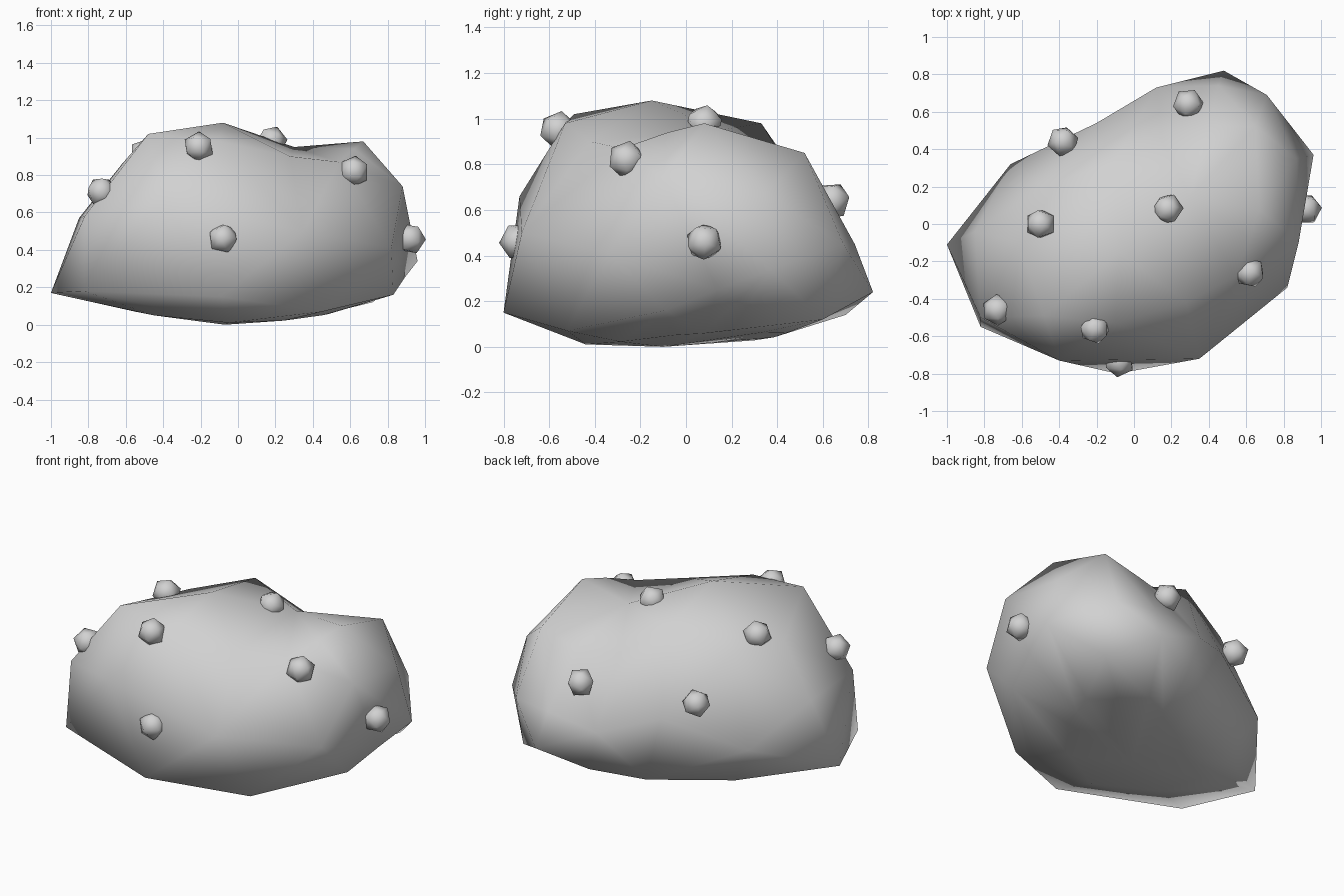
import bpy
import bmesh
from mathutils import Vector

default_cube = bpy.data.objects.get("Cube")
if default_cube:
    bpy.data.objects.remove(default_cube, do_unlink=True)

# One stone grey for everything
stone_grey = bpy.data.materials.new("stone_grey")
stone_grey.use_nodes = True
colour = (0.64, 0.64, 0.64, 1)
stone_grey.diffuse_color = colour
for node in stone_grey.node_tree.nodes:
    if node.type == "BSDF_PRINCIPLED":
        node.inputs["Base Color"].default_value = colour


def make_object(name, bm, location=(0, 0, 0)):
    """Turn a bmesh into a smooth grey object."""
    bmesh.ops.recalc_face_normals(bm, faces=bm.faces[:])
    for face in bm.faces:
        face.smooth = True
    mesh = bpy.data.meshes.new(name)
    bm.to_mesh(mesh)
    bm.free()
    mesh.materials.append(stone_grey)
    obj = bpy.data.objects.new(name, mesh)
    obj.location = location
    bpy.context.collection.objects.link(obj)
    return obj


core = Vector((0, 0, .45))


def reach(first, second):
    """How far an edge's midpoint lies from the core."""
    return ((first.co + second.co) / 2 - core).length


def bridge(bm, lower, upper):
    """Join two equal rings with triangles, keeping the outer diagonals."""
    count = len(lower)
    for i in range(count):
        a, b = lower[i], lower[(i + 1) % count]
        c, d = upper[(i + 1) % count], upper[i]
        if reach(a, c) > reach(b, d):
            pair = (a, b, c), (a, c, d)
        else:
            pair = (a, b, d), (b, c, d)
        for triangle in pair:
            bm.faces.new(triangle)


def fan(bm, centre, corners):
    """Triangles from a centre to each neighbouring pair of corners."""
    for first, second in zip(corners, corners[1:]):
        bm.faces.new((centre, first, second))


# Boulder cross-sections, counter-clockwise from the front right
rim = [(.83, -.09, .16), (.89, .14, .25), (.96, .37, .34), (.72, .6, .12),
       (.48, .82, .24), (.19, .7, .14), (-.1, .54, .09), (-.5, .22, .07),
       (-1, -.11, .17), (-.82, -.55, .18), (-.09, -.8, .15), (.45, -.52, .07)]
waist = [(.82, -.34, .41), (.88, -.1, .74), (.87, .35, .67), (.71, .69, .45),
         (.45, .74, .45), (.12, .73, .4), (-.2, .54, .5), (-.66, .32, .34),
         (-.85, -.04, .57), (-.82, -.5, .58), (-.4, -.73, .66), (.35, -.72, .5)]
crown = [(.54, -.28, .87), (.62, -.08, .94), (.67, .08, .98), (.65, .52, .85),
         (.4, .53, .78), (.15, .45, .79), (-.11, .33, .98), (-.48, .2, .86),
         (-.62, -.1, .86), (-.48, -.49, 1.02), (-.1, -.53, .98),
         (.28, -.42, .9)]
# The shallow underside is the rim drawn inwards
belly = [(x * .55, y * .55, .01 + .06 * (x * x + max(y, 0) ** 2))
         for x, y, z in rim]

bm = bmesh.new()
rings = [[bm.verts.new(p) for p in ring] for ring in (belly, rim, waist, crown)]
for lower, upper in zip(rings, rings[1:]):
    bridge(bm, lower, upper)

# Underside closes on a low point
base_point = bm.verts.new((-.07, -.1, 0))
fan(bm, base_point, rings[0] + rings[0][:1])

# Top has a peak on one side and a dip on the other
peak = bm.verts.new((-.08, -.15, 1.08))
dip = bm.verts.new((.3, .15, .95))
top = rings[-1]
fan(bm, peak, top[6:])
fan(bm, dip, top[-1:] + top[:7])
bm.faces.new((peak, dip, top[6]))
bm.faces.new((peak, top[-1], dip))
make_object("boulder", bm)

# Small faceted knobs scattered over the surface
knobs = [(-.08, -.735, .46), (.92, .08, .46), (.62, -.26, .82),
         (.18, .08, .98), (-.21, -.56, .95), (-.73, -.46, .71),
         (-.5, 0, .91), (-.38, .44, .61), (.29, .64, .64)]
for number, place in enumerate(knobs):
    bm = bmesh.new()
    bmesh.ops.create_icosphere(bm, subdivisions=1, radius=.085)
    outward = Vector(place) - Vector((0, 0, .5))
    turn = Vector((0, 0, 1)).rotation_difference(outward)
    knob = make_object(f"knob_{number + 1}", bm, place)
    knob.rotation_mode = "QUATERNION"
    knob.rotation_quaternion = turn
